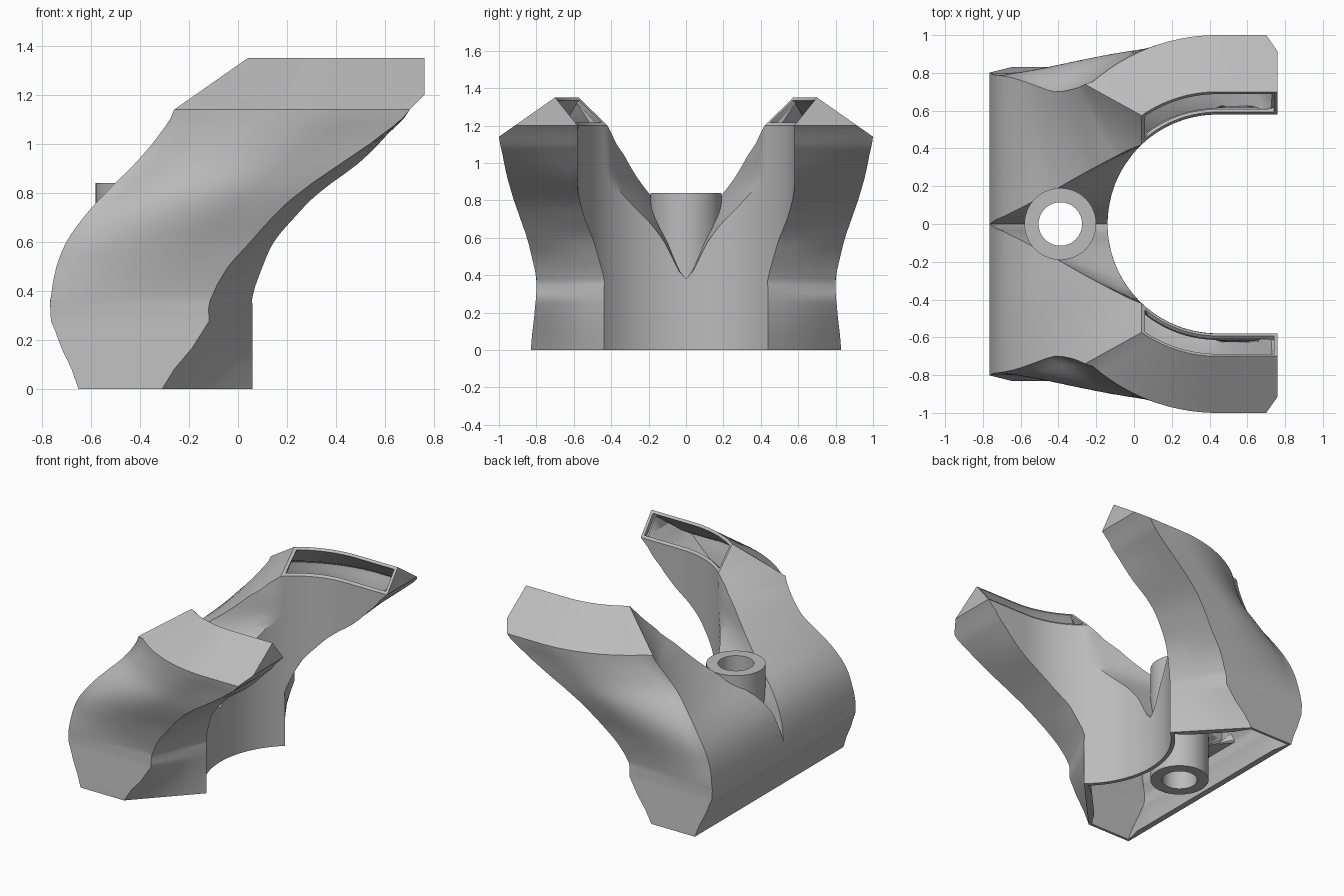
import bpy, bmesh
from math import sin, cos, asin, pi
from mathutils import Vector

cube = bpy.data.objects.get("Cube")
if cube:
    bpy.data.objects.remove(cube)

SLOT_X, SLOT_R, RIDGE_R, OUTER_R = 0.44, 0.58, 0.70, 1.0
POST_X, VALLEY = -0.39, 0.38
N = 18          # points along the curved sides
SUB = 3         # smoothing steps between guide rows

grey = bpy.data.materials.new("plain grey")
grey.use_nodes = True
grey.diffuse_color = (0.5, 0.5, 0.5, 1)
grey.node_tree.nodes["Principled BSDF"].inputs["Base Color"].default_value = (0.5, 0.5, 0.5, 1)

# Guide rows: z, outer back xy, outer front xy, slot front x, inner back xy, slot back x
GUIDES = [
    (0, -.65, .83, -.31, .83, .06, -.65, 0, -.14),
    (.25, -.75, .805, -.135, .805, .06, -.75, 0, -.14),
    (.33, -.765, .8, -.12, .8, .06, -.765, 0, -.14),
    (.38, -.762, .8, -.105, .8, .06, -.762, 0, -.14),
    (.5, -.74, .79, -.04, .825, .1, -.735, .02, -.135),
    (.6, -.7, .785, .05, .85, .146, -.69, .04, -.125),
    (.7, -.63, .77, .14, .885, .23, -.6, .085, -.1),
    (.8, -.54, .74, .25, .92, .33, -.44, .17, -.05),
    (.92, -.42, .7, .42, .955, .49, -.28, .26, .02),
    (1.04, -.32, .715, .59, .98, .61, -.15, .33, .03),
    (1.14, -.26, .74, .7, 1, .7, -.035, .39, .035),
]


def spline(a, b, c, d, t):
    """Smooth interpolation from b to c."""
    return tuple(q + t * ((r - p) + t * ((2*p - 5*q + 4*r - s) + t * (3*q - p - 3*r + s))) / 2
                 for p, q, r, s in zip(a, b, c, d))


def lerp(a, b, t):
    return a.lerp(b, t)


def line(a, b, n):
    return [lerp(a, b, i / n) for i in range(n + 1)]


def rail(r, x0, x1, n=N):
    """Points on a round-ended slot outline of radius r, from x0 to x1."""
    def param(x):
        return x - SLOT_X if x > SLOT_X else -asin(min(1, (SLOT_X - x) / r))
    t0, t1 = param(x0), param(x1)
    pts = []
    for i in range(n + 1):
        t = t0 + (t1 - t0) * i / n
        pts.append(Vector((SLOT_X + t, r)) if t > 0
                   else Vector((SLOT_X + r * sin(t), r * cos(t))))
    return pts


def ring(inner_back, side, slot):
    """Closed section: back, outer side, front, slot wall, groove wall."""
    return (line(inner_back, side[0], 6)[:-1] + side[:-1]
            + line(side[-1], slot[0], 4)[:-1] + slot[:-1]
            + line(slot[-1], inner_back, 4)[:-1])


SLOT_START = 6 + N + 4
WALL_START = SLOT_START + N

# Bulge of the outer side at the top, measured from its chord
arc = rail(OUTER_R, -.26, .7)
arc[0] = Vector((-.26, .74))
bulge = [p - q for p, q in zip(arc, line(arc[0], arc[-1], N))]

rows = []
for k in range(len(GUIDES) - 1):
    quad = [GUIDES[min(max(k + j, 0), len(GUIDES) - 1)] for j in (-1, 0, 1, 2)]
    for s in range(SUB):
        rows.append(spline(*quad, s / SUB))
rows.append(GUIDES[-1])

sections = []
for k, (z, obx, oby, ofx, ofy, sfx, ibx, iby, sbx) in enumerate(rows):
    lo, hi = GUIDES[k // SUB], GUIDES[min(k // SUB + 1, len(GUIDES) - 1)]
    z = lo[0] + (hi[0] - lo[0]) * (k % SUB) / SUB
    if z <= VALLEY + 1e-4:
        iby, sbx = 0, SLOT_X - SLOT_R
    w = min(max((z - .33) / .81, 0), 1)
    w = w * w * (3 - 2 * w)
    chord = line(Vector((obx, oby)), Vector((ofx, ofy)), N)
    side = [p + d * w for p, d in zip(chord, bulge)]
    sections.append((z, ring(Vector((ibx, max(iby, 0))), side, rail(SLOT_R, sfx, sbx))))

# Chisel-shaped arm top: outer roof slope and inner slope meeting in a ridge
ridge = rail(RIDGE_R, .04, .76)
eave = [lerp(p, q, 2 / 7) for p, q in zip(arc, ridge)]
eave[-1] = Vector((.76, eave[-1].y))
lip = rail(SLOT_R, .76, .04)
sections.append((1.2, ring(lip[-1], eave, lip)))
sections.append((1.35, ring(ridge[0], ridge, ridge[::-1])))

# Loft both halves
bm = bmesh.new()
for m in (1, -1):
    loops = [[bm.verts.new((p.x, m * p.y, z)) for p in pts] for z, pts in sections]
    count = len(loops[0])
    for k in range(len(loops) - 1):
        for i in range(count):
            if i >= WALL_START and sections[k + 1][0] <= VALLEY + 1e-4:
                continue        # halves are joined below the valley
            j = (i + 1) % count
            f = [loops[k][i], loops[k + 1][i], loops[k + 1][j], loops[k][j]]
            face = bm.faces.new(f if m > 0 else f[::-1])
            if k == len(loops) - 2 and SLOT_START <= i < WALL_START:
                face.material_index = 1
bmesh.ops.remove_doubles(bm, verts=bm.verts, dist=2e-4)
bmesh.ops.delete(bm, geom=[v for v in bm.verts if not v.link_faces], context='VERTS')
bm.normal_update()

# Pocket openings in the inner slopes
pocket = [f for f in bm.faces if f.material_index == 1]
bmesh.ops.inset_region(bm, faces=pocket, thickness=.02, use_even_offset=True)
bmesh.ops.delete(bm, geom=pocket, context='FACES')
for f in bm.faces:
    f.material_index = 0

mesh = bpy.data.meshes.new("forked_body")
bm.to_mesh(mesh)
bm.free()
mesh.materials.append(grey)
body = bpy.data.objects.new("forked_body", mesh)
bpy.context.collection.objects.link(body)


def activate(ob):
    bpy.ops.object.select_all(action='DESELECT')
    ob.select_set(True)
    bpy.context.view_layer.objects.active = ob


# Hollow shell
activate(body)
shell = body.modifiers.new("shell", 'SOLIDIFY')
shell.thickness, shell.offset = .045, -1
shell.use_even_offset = True
shell.thickness_clamp = 1
bpy.ops.object.modifier_apply(modifier="shell")

# Flat base, and an opening in the shell where the post passes
bm = bmesh.new()
bm.from_mesh(mesh)
for v in bm.verts:
    if v.co.z < .06:
        v.co.z = 0
axis = Vector((POST_X, 0, 0))
dirs = [Vector((cos(a * pi / 8), sin(a * pi / 8), 0)) for a in range(16)]
for d in dirs:
    near = [f for f in bm.faces if f.calc_center_median().z > .25
            and (f.calc_center_median() - axis).xy.length < .45]
    geom = near + list({e for f in near for e in f.edges}) + list({v for f in near for v in f.verts})
    bmesh.ops.bisect_plane(bm, geom=geom, dist=1e-5, plane_co=axis + d * .165, plane_no=d)
inside = [f for f in bm.faces
          if all((f.calc_center_median() - axis).dot(d) < .165 for d in dirs)]
bmesh.ops.delete(bm, geom=inside, context='FACES')
bm.to_mesh(mesh)
bm.free()
bpy.ops.object.shade_smooth_by_angle(angle=.5)

# Hollow post
bm = bmesh.new()
profile = [(.115, 0), (.19, 0), (.19, .84), (.115, .84)]
SEG = 64
loops = [[bm.verts.new((POST_X + r * cos(2 * pi * a / SEG), r * sin(2 * pi * a / SEG), z))
          for a in range(SEG)] for r, z in profile]
for k in range(4):
    for a in range(SEG):
        b = (a + 1) % SEG
        bm.faces.new((loops[k][a], loops[k][b], loops[(k + 1) % 4][b], loops[(k + 1) % 4][a]))
bmesh.ops.recalc_face_normals(bm, faces=bm.faces)
mesh = bpy.data.meshes.new("post")
bm.to_mesh(mesh)
bm.free()
mesh.materials.append(grey)
post = bpy.data.objects.new("post", mesh)
bpy.context.collection.objects.link(post)
activate(post)
bpy.ops.object.shade_smooth_by_angle(angle=.5)
